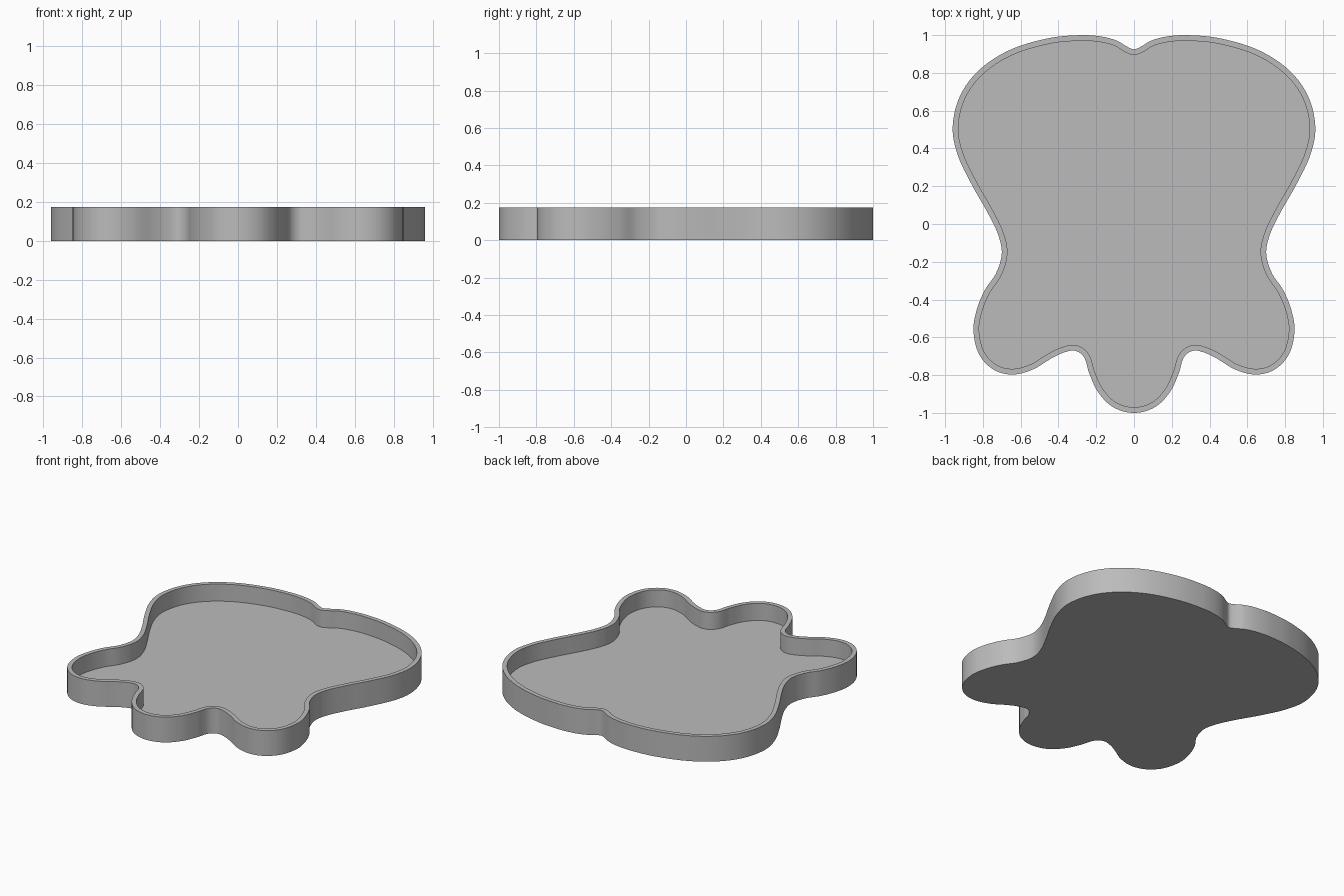
import bpy
import bmesh
from mathutils import Vector
from mathutils.geometry import interpolate_bezier

HEIGHT, FLOOR, WALL, STEPS = 0.175, 0.057, 0.03, 8

cube = bpy.data.objects.get("Cube")
if cube:
    bpy.data.objects.remove(cube, do_unlink=True)

# Left half of the outline, from the back notch round to the front lobe
half = [(0, 0.925), (0.033, 0.937), (0.09, 0.97), (0.17, 0.992), (0.28, 1.0),
        (0.455, 0.983), (0.66, 0.92), (0.82, 0.815), (0.92, 0.68), (0.96, 0.515),
        (0.935, 0.37), (0.86, 0.21), (0.775, 0.06), (0.72, -0.055), (0.70, -0.155),
        (0.73, -0.26), (0.79, -0.35), (0.833, -0.455), (0.85, -0.565),
        (0.82, -0.69), (0.745, -0.77), (0.645, -0.797), (0.535, -0.77),
        (0.435, -0.71), (0.37, -0.68), (0.312, -0.671), (0.265, -0.705),
        (0.237, -0.79), (0.19, -0.89), (0.11, -0.97), (0, -1.0)]
points = [Vector(p) for p in half]
points += [Vector((-x, y)) for x, y in half[-2:0:-1]]


def smooth_loop(pts):
    """Closed smooth curve through the points."""
    n = len(pts)
    tan = [(pts[(i + 1) % n] - pts[i - 1]).normalized() for i in range(n)]
    out = []
    for i, a in enumerate(pts):
        j = (i + 1) % n
        b = pts[j]
        reach = (b - a).length / 3
        out += interpolate_bezier(a, a + tan[i] * reach, b - tan[j] * reach,
                                  b, STEPS + 1)[:-1]
    return [Vector((p[0], p[1])) for p in out]


def inset_loop(pts, dist):
    """Offset a clockwise loop inwards."""
    n = len(pts)
    out = []
    for i, p in enumerate(pts):
        t = (pts[(i + 1) % n] - pts[i - 1]).normalized()
        out.append(p + Vector((t.y, -t.x)) * dist)
    return out


outer = smooth_loop(points)
inner = inset_loop(outer, WALL)

# Tray: outer wall, flat rim, inner wall, floor and underside
bm = bmesh.new()
rings = [[bm.verts.new((p.x, p.y, z)) for p in loop]
         for loop, z in ((outer, 0), (outer, HEIGHT), (inner, HEIGHT), (inner, FLOOR))]
count = len(outer)
for low, high in zip(rings, rings[1:]):
    for i in range(count):
        j = (i + 1) % count
        bm.faces.new((low[i], low[j], high[j], high[i]))
bm.faces.new(rings[0])
bm.faces.new(rings[-1])
bmesh.ops.recalc_face_normals(bm, faces=bm.faces)
mesh = bpy.data.meshes.new("tray")
bm.to_mesh(mesh)
bm.free()

tray = bpy.data.objects.new("tray", mesh)
bpy.context.collection.objects.link(tray)

# Plain grey finish
grey = bpy.data.materials.new("grey")
grey.use_nodes = True
colour = (0.5, 0.5, 0.5, 1)
grey.diffuse_color = colour
grey.node_tree.nodes["Principled BSDF"].inputs["Base Color"].default_value = colour
mesh.materials.append(grey)

bpy.ops.object.select_all(action='DESELECT')
tray.select_set(True)
bpy.context.view_layer.objects.active = tray
bpy.ops.object.shade_smooth_by_angle()
